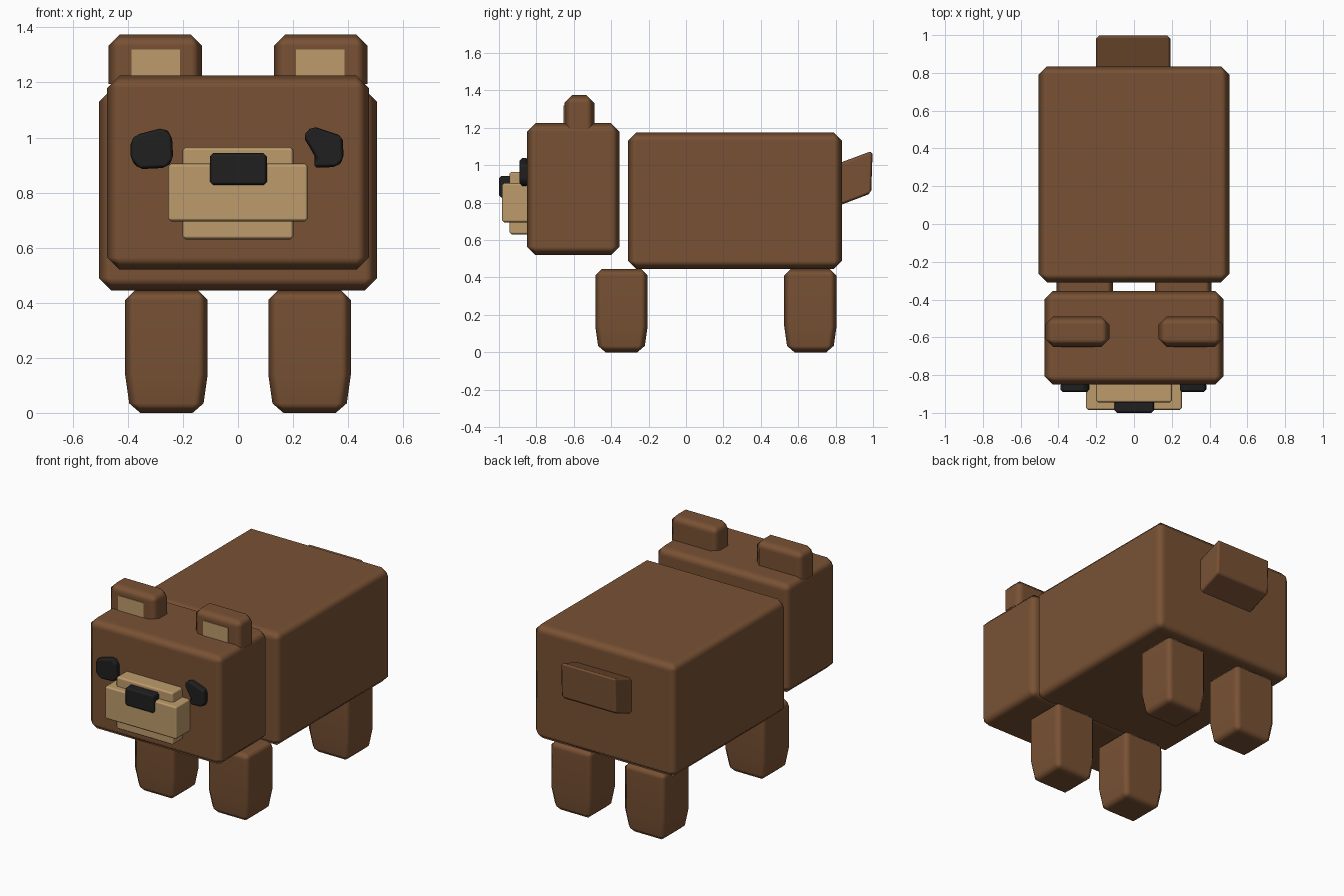
import bpy
import bmesh

old = bpy.data.objects.get("Cube")
if old:
    bpy.data.objects.remove(old, do_unlink=True)


def material(name, rgb):
    mat = bpy.data.materials.new(name)
    mat.use_nodes = True
    colour = (*rgb, 1)
    mat.diffuse_color = colour
    bsdf = mat.node_tree.nodes["Principled BSDF"]
    bsdf.inputs["Base Color"].default_value = colour
    bsdf.inputs["Roughness"].default_value = 0.8
    return mat


brown = material("brown fur", (0.19, 0.083, 0.034))
tan = material("tan muzzle", (0.51, 0.33, 0.15))
black = material("black", (0.014, 0.014, 0.014))


def finish(name, bm, mat, bevel):
    """Turn a bmesh into a smooth object with softened edges."""
    bmesh.ops.recalc_face_normals(bm, faces=bm.faces)
    for face in bm.faces:
        face.smooth = bevel > 0
    mesh = bpy.data.meshes.new(name)
    bm.to_mesh(mesh)
    bm.free()
    mesh.materials.append(mat)
    obj = bpy.data.objects.new(name, mesh)
    bpy.context.collection.objects.link(obj)
    if bevel:
        mod = obj.modifiers.new("soft edges", "BEVEL")
        mod.width = bevel
        mod.segments = 1
        mod.limit_method = "ANGLE"
        mod.harden_normals = True
    return obj


def box(name, x, y, z, mat, bevel=0.0, open_bottom=False):
    """Box from (min, max) pairs."""
    bm = bmesh.new()
    bmesh.ops.create_cube(bm, size=1)
    for v in bm.verts:
        v.co = [(lo + hi) / 2 + c * (hi - lo) for c, (lo, hi) in zip(v.co, (x, y, z))]
    if open_bottom:
        low = min(bm.faces, key=lambda f: f.calc_center_median().z)
        bmesh.ops.delete(bm, geom=[low], context="FACES_ONLY")
    return finish(name, bm, mat, bevel)


def loft(name, rings, mat, bevel):
    """Closed solid through matching rings of points."""
    bm = bmesh.new()
    rows = [[bm.verts.new(p) for p in ring] for ring in rings]
    bm.faces.new(rows[0])
    bm.faces.new(rows[-1])
    for a, b in zip(rows, rows[1:]):
        for i in range(len(a)):
            j = (i + 1) % len(a)
            bm.faces.new((a[i], a[j], b[j], b[i]))
    return finish(name, bm, mat, bevel)


def leg(name, cx, cy):
    """Block leg narrowing toward the foot."""
    rings = []
    for z, hx, hy in ((0, 0.13, 0.12), (0.14, 0.15, 0.14), (0.445, 0.15, 0.14)):
        rings.append([(cx + sx * hx, cy + sy * hy, z)
                      for sx, sy in ((-1, -1), (1, -1), (1, 1), (-1, 1))])
    loft(name, rings, brown, 0.035)


# Body and head
box("body", (-0.505, 0.505), (-0.31, 0.835), (0.445, 1.175), brown, 0.045)
box("head", (-0.475, 0.475), (-0.85, -0.355), (0.52, 1.225), brown, 0.045)

# Legs and ears
for side, s in (("left", 1), ("right", -1)):
    leg("front_leg_" + side, s * 0.26, -0.345)
    leg("back_leg_" + side, s * 0.26, 0.665)
    box("ear_" + side, sorted((s * 0.13, s * 0.47)), (-0.65, -0.49),
        (1.195, 1.375), brown, 0.042, open_bottom=True)
    box("inner_ear_" + side, sorted((s * 0.21, s * 0.387)), (-0.654, -0.646),
        (1.2, 1.32), tan)

# Muzzle and nose
box("muzzle_core", (-0.202, 0.202), (-0.945, -0.83), (0.63, 0.965), tan, 0.012)
box("muzzle_wide", (-0.255, 0.255), (-0.985, -0.83), (0.695, 0.905), tan, 0.012)
box("nose", (-0.102, 0.105), (-1.0, -0.9), (0.827, 0.943), black, 0.012)

# Eyes, each with its own slanted outline
outlines = {
    "right": ((-0.39, 0.92), (-0.36, 0.885), (-0.26, 0.89), (-0.235, 0.92),
              (-0.24, 1.01), (-0.27, 1.036), (-0.37, 1.01), (-0.39, 0.99)),
    "left": ((0.285, 0.92), (0.27, 0.89), (0.36, 0.893), (0.384, 0.92),
             (0.38, 1.005), (0.27, 1.042), (0.235, 1.005), (0.26, 0.965)),
}
for side, pts in outlines.items():
    loft("eye_" + side, [[(x, y, z) for x, z in pts] for y in (-0.89, -0.84)],
         black, 0.014)

# Tail, tilted upward
side_profile = ((0.82, 0.785), (0.99, 0.85), (0.998, 1.078), (0.82, 1.012))
loft("tail", [[(x, y, z) for y, z in side_profile] for x in (-0.2, 0.192)], brown, 0.015)
